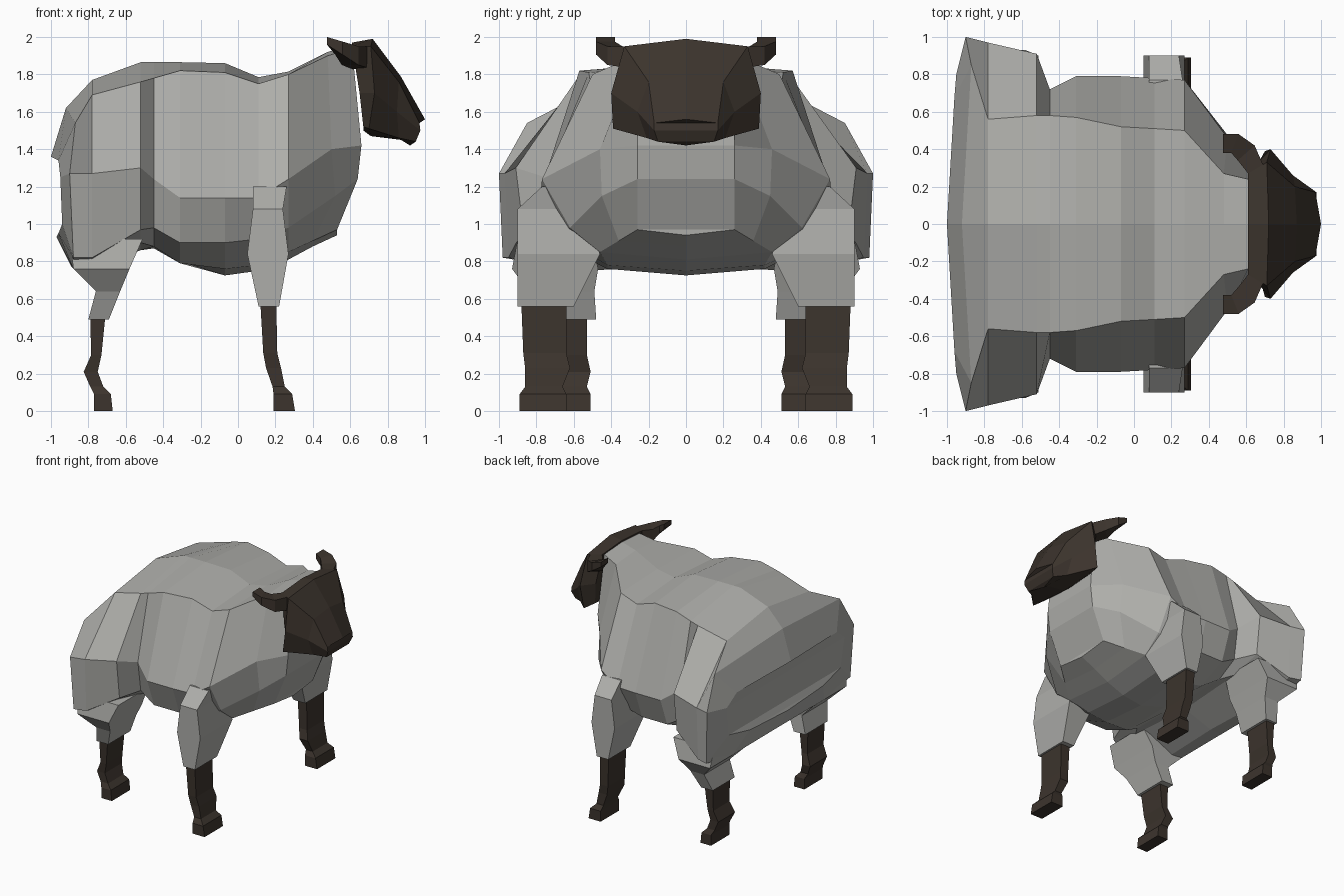
import bpy, bmesh
from mathutils import Vector

dark = bpy.data.materials.new("dark_hide")
dark.diffuse_color = (0.045, 0.034, 0.026, 1)
wool = bpy.data.materials.new("wool")
wool.diffuse_color = (0.42, 0.42, 0.40, 1)


def loft(name, rings, mat, mirror=False):
    """Join closed rings with quads, cap both ends, optionally mirror in y."""
    bm = bmesh.new()
    vs = [[bm.verts.new(p) for p in r] for r in rings]
    n = len(vs[0])
    for a, b in zip(vs, vs[1:]):
        for i in range(n):
            j = (i + 1) % n
            bm.faces.new((a[i], a[j], b[j], b[i]))
    for r in (vs[0], vs[-1]):
        for i in range(n // 2):
            idx = dict.fromkeys((i, i + 1, (n - i - 1) % n, (n - i) % n))
            bm.faces.new([r[k] for k in idx])
    bmesh.ops.recalc_face_normals(bm, faces=bm.faces)
    me = bpy.data.meshes.new(name)
    bm.to_mesh(me)
    bm.free()
    me.materials.append(mat)
    ob = bpy.data.objects.new(name, me)
    bpy.context.collection.objects.link(ob)
    if mirror:
        m = ob.modifiers.new("mirror", 'MIRROR')
        m.use_axis = (False, True, False)
    return ob


def full(half):
    """Complete a half ring (top centre to bottom centre) across y = 0."""
    return half + [(x, -y, z) for x, y, z in half[-2:0:-1]]


def section(xs, top, edge, wide, low, under, bottom):
    if not isinstance(xs, tuple):
        xs = (xs,) * 6
    yz = [(0, top), edge, wide, low, under, (0, bottom)]
    return full([(x, y, z) for x, (y, z) in zip(xs, yz)])


# Woolly body: rump, barrel, chest and neck
rump = [
    ((-1, -.96, -.95, -.94, -.96, -.97), 1.36, (.68, 1.34), (.80, 1.25), (.76, 1.0), (.5, .95), .93),
    ((-.92, -.87, -.90, -.88, -.88, -.89), 1.62, (.85, 1.54), (1.0, 1.27), (.98, .82), (.62, .76), .77),
    (-.78, 1.77, (.56, 1.69), (.97, 1.27), (.95, .82), (.6, .75), .77),
    (-.52, 1.865, (.58, 1.76), (.91, 1.30), (.87, .97), (.6, .90), .86),
]
barrel = [
    (-.45, 1.865, (.58, 1.78), (.72, 1.24), (.68, .98), (.5, .88), .87),
    (-.31, 1.865, (.57, 1.82), (.79, 1.14), (.70, .90), (.45, .79), .80),
    (-.07, 1.86, (.52, 1.81), (.79, 1.14), (.70, .90), (.42, .76), .725),
    (.11, 1.785, (.51, 1.75), (.78, 1.14), (.66, .92), (.42, .78), .75),
]
chest = [
    (.27, 1.815, (.50, 1.80), (.77, 1.24), (.62, .98), (.46, .85), .81),
    ((.48, .48, .50, .52, .40, .40), 1.92, (.27, 1.90), (.46, 1.40), (.45, 1.15), (.36, .91), .88),
    ((.62, .61, .66, .64, .53, .53), 1.96, (.24, 1.94), (.26, 1.42), (.26, 1.24), (.26, .97), .94),
]
loft("woolly_body", [section(*r) for r in rump + barrel + chest], wool)

# Head: nape, brow, cheeks, muzzle
loft("head", [full(r) for r in (
    [(.61, 0, 1.97), (.61, .27, 1.95), (.65, .30, 1.7), (.67, .28, 1.52), (.67, 0, 1.5)],
    [(.72, 0, 1.99), (.71, .33, 1.95), (.73, .40, 1.7), (.70, .39, 1.51), (.71, 0, 1.47)],
    [(.87, 0, 1.79), (.86, .20, 1.76), (.85, .26, 1.6), (.86, .21, 1.46), (.87, 0, 1.45)],
    [(1.0, 0, 1.56), (.97, .17, 1.54), (.975, .17, 1.5), (.95, .15, 1.44), (.92, 0, 1.42)],
)], dark)

# Ears: tapered tube bending outwards then back (centre, half side, half height)
ear = []
for c, side, h in [((.66, .27, 1.89), (.05, 0, 0), .06),
                   ((.60, .38, 1.90), (.045, .04, 0), .05),
                   ((.54, .43, 1.94), (.02, .05, 0), .035),
                   ((.475, .43, 1.98), (0, .05, 0), .02)]:
    c, side, up = Vector(c), Vector(side), Vector((0, 0, h))
    ear.append([c - side - up, c + side - up, c + side + up, c - side + up])
loft("ear", ear, dark, mirror=True)


def leg(name, levels, mat):
    """Stack of rectangles: z, x range, y range."""
    loft(name, [[(a, c, z), (b, c, z), (b, d, z), (a, d, z)]
                for z, a, b, c, d in levels], mat, mirror=True)


# Woolly upper legs
leg("front_upper_leg", [(.56, .11, .22, .60, .90), (.84, .05, .27, .46, .90),
                        (1.08, .08, .24, .55, .90), (1.20, .08, .26, .60, .77)], wool)
leg("rear_upper_leg", [(.49, -.80, -.69, .48, .78), (.64, -.76, -.63, .49, .84),
                       (.76, -.88, -.58, .47, .93), (.92, -.90, -.51, .50, .90)], wool)

# Dark lower legs with hooves
leg("front_lower_leg", [(0, .19, .305, .64, .89), (.09, .19, .29, .64, .89),
                        (.13, .185, .25, .66, .86), (.23, .15, .23, .62, .86),
                        (.31, .135, .21, .64, .87), (.57, .12, .205, .64, .88)], dark)
leg("rear_lower_leg", [(0, -.77, -.67, .51, .76), (.09, -.77, -.68, .51, .76),
                       (.13, -.79, -.72, .53, .74), (.21, -.825, -.75, .51, .74),
                       (.30, -.785, -.73, .53, .75), (.50, -.79, -.71, .53, .76)], dark)
